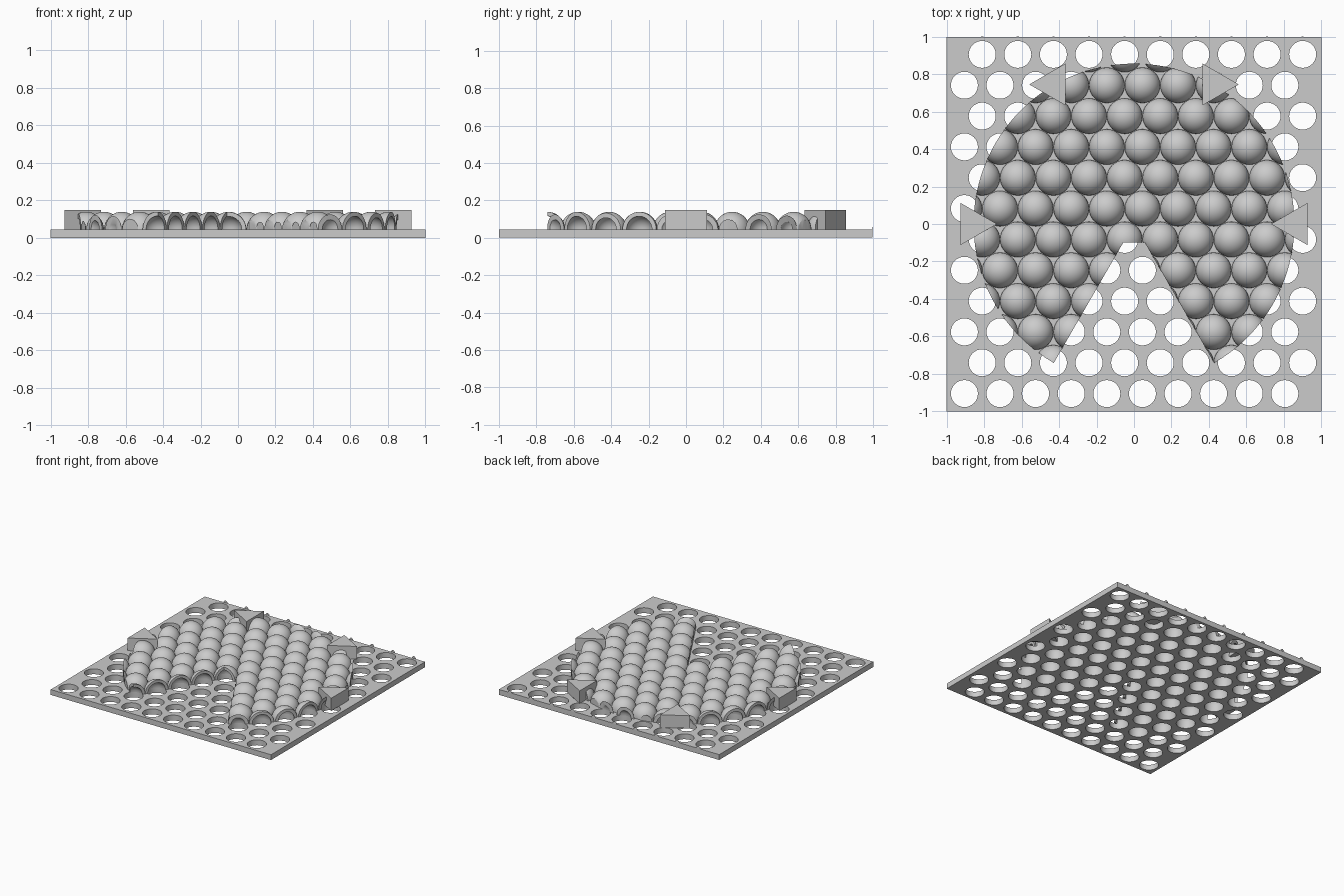
import bpy, bmesh
from math import sin, cos, pi, hypot, radians
from mathutils import Matrix, Vector

cube = bpy.data.objects.get("Cube")
if cube:
    bpy.data.objects.remove(cube, do_unlink=True)

PITCH = 0.19              # spacing of the hexagonal grid
ROW = PITCH * sin(pi / 3)
START = -0.905
THICK = 0.044             # plate thickness
BACK = 0.9975             # back edge of the plate
DOME_R, HOLE_R = 0.0947, 0.072
DISC_R = 0.856            # outline that trims the domes
SEGS = 32

grey = bpy.data.materials.new("light grey")
grey.use_nodes = True
grey.diffuse_color = (0.6, 0.6, 0.6, 1)
grey.node_tree.nodes["Principled BSDF"].inputs["Base Color"].default_value = grey.diffuse_color


def make_object(name, bm):
    mesh = bpy.data.meshes.new(name)
    bmesh.ops.recalc_face_normals(bm, faces=bm.faces)
    bm.to_mesh(mesh)
    bm.free()
    mesh.materials.append(grey)
    obj = bpy.data.objects.new(name, mesh)
    bpy.context.collection.objects.link(obj)
    return obj


def add_prism(bm, outline, low, high):
    """Upright prism from a plan outline."""
    face = bm.faces.new([bm.verts.new((x, y, low)) for x, y in outline])
    top = bmesh.ops.extrude_face_region(bm, geom=[face], use_keep_orig=True)["geom"]
    verts = [v for v in top if isinstance(v, bmesh.types.BMVert)]
    bmesh.ops.translate(bm, verts=verts, vec=(0, 0, high - low))


def ring(x, y, radius, count, start=0.0):
    return [(x + radius * cos(start + 2 * pi * i / count),
             y + radius * sin(start + 2 * pi * i / count)) for i in range(count)]


def dome_mesh():
    """Hollow half sphere standing on the plate, as a reusable mesh."""
    bm = bmesh.new()
    steps = 9

    def arc(radius):
        return [bm.verts.new((radius * cos(pi / 2 * i / steps), 0,
                              THICK + radius * sin(pi / 2 * i / steps)))
                for i in range(steps + 1)]

    chain = arc(DOME_R)[::-1] + arc(HOLE_R)
    edges = [bm.edges.new(pair) for pair in zip(chain, chain[1:])]
    bmesh.ops.spin(bm, geom=chain + edges, axis=(0, 0, 1), cent=(0, 0, 0),
                   angle=2 * pi, steps=SEGS)
    bmesh.ops.remove_doubles(bm, verts=bm.verts, dist=0.0001)
    bmesh.ops.recalc_face_normals(bm, faces=bm.faces)
    mesh = bpy.data.meshes.new("dome")
    bm.to_mesh(mesh)
    bm.free()
    return mesh


def add_domes(bm, mesh, centres):
    for x, y in centres:
        first = len(bm.verts)
        bm.from_mesh(mesh)
        bm.verts.ensure_lookup_table()
        bmesh.ops.translate(bm, verts=bm.verts[first:], vec=(x, y, 0))


def cut(obj, cutter, operation):
    """Boolean the object with a cutter, then drop the cutter."""
    cutter.hide_render = True
    before = len(obj.data.polygons)
    mod = obj.modifiers.new("cut", 'BOOLEAN')
    mod.operation, mod.object = operation, cutter
    for solver in ('MANIFOLD', 'EXACT'):
        mod.solver = solver
        bpy.context.view_layer.update()
        graph = bpy.context.evaluated_depsgraph_get()
        result = bpy.data.meshes.new_from_object(obj.evaluated_get(graph))
        if len(result.polygons) not in (0, before):
            break
    obj.modifiers.clear()
    obj.data = result
    bpy.data.objects.remove(cutter, do_unlink=True)


def smooth(obj):
    obj.data.shade_smooth()
    obj.data.set_sharp_from_angle(angle=radians(30))


# Staggered grid shared by the holes and the domes
grid = [(START + PITCH * col + (PITCH / 2 if row % 2 else 0), START + ROW * row)
        for row in range(12) for col in range(10)]

# Perforated base plate
bm = bmesh.new()
add_prism(bm, [(-1, -1), (1, -1), (1, BACK), (-1, BACK)], 0, THICK)
plate = make_object("perforated_plate", bm)
bm = bmesh.new()
for x, y in grid:
    add_prism(bm, ring(x, y, HOLE_R, SEGS), -0.1, 0.1)
cut(plate, make_object("hole_cutter", bm), 'DIFFERENCE')
smooth(plate)

# Hollow domes trimmed to a disc with a wedge missing at the front
dome = dome_mesh()
bm = bmesh.new()
add_domes(bm, dome, [p for p in grid if hypot(*p) < DISC_R + DOME_R])
domes = make_object("trimmed_domes", bm)
angles = [radians(-60 + 300 * i / 100) for i in range(101)]
outline = [(DISC_R * cos(a), DISC_R * sin(a)) for a in angles]
outline += [(-0.058, -0.1), (0.058, -0.1)]
bm = bmesh.new()
add_prism(bm, outline, -0.1, 0.3)
cut(domes, make_object("disc_cutter", bm), 'INTERSECT')
smooth(domes)

# Thin dome slivers left along the back edge
bm = bmesh.new()
add_domes(bm, dome, grid[-10:])
bmesh.ops.bisect_plane(bm, geom=bm.verts[:] + bm.edges[:] + bm.faces[:],
                       plane_co=(0, BACK, 0), plane_no=(0, 1, 0), clear_inner=True)
bmesh.ops.holes_fill(bm, edges=bm.edges, sides=0)
make_object("back_edge_slivers", bm)
bpy.data.meshes.remove(dome)

# Triangular blocks around the rim
for i, name in enumerate(("left", "back_left", "back_right", "right")):
    a = i * pi / 3
    bm = bmesh.new()
    add_prism(bm, ring(0.86 * cos(a), 0.86 * sin(a), 0.129, 3, a + pi), THICK, 0.148)
    make_object(name + "_triangle_block", bm)
